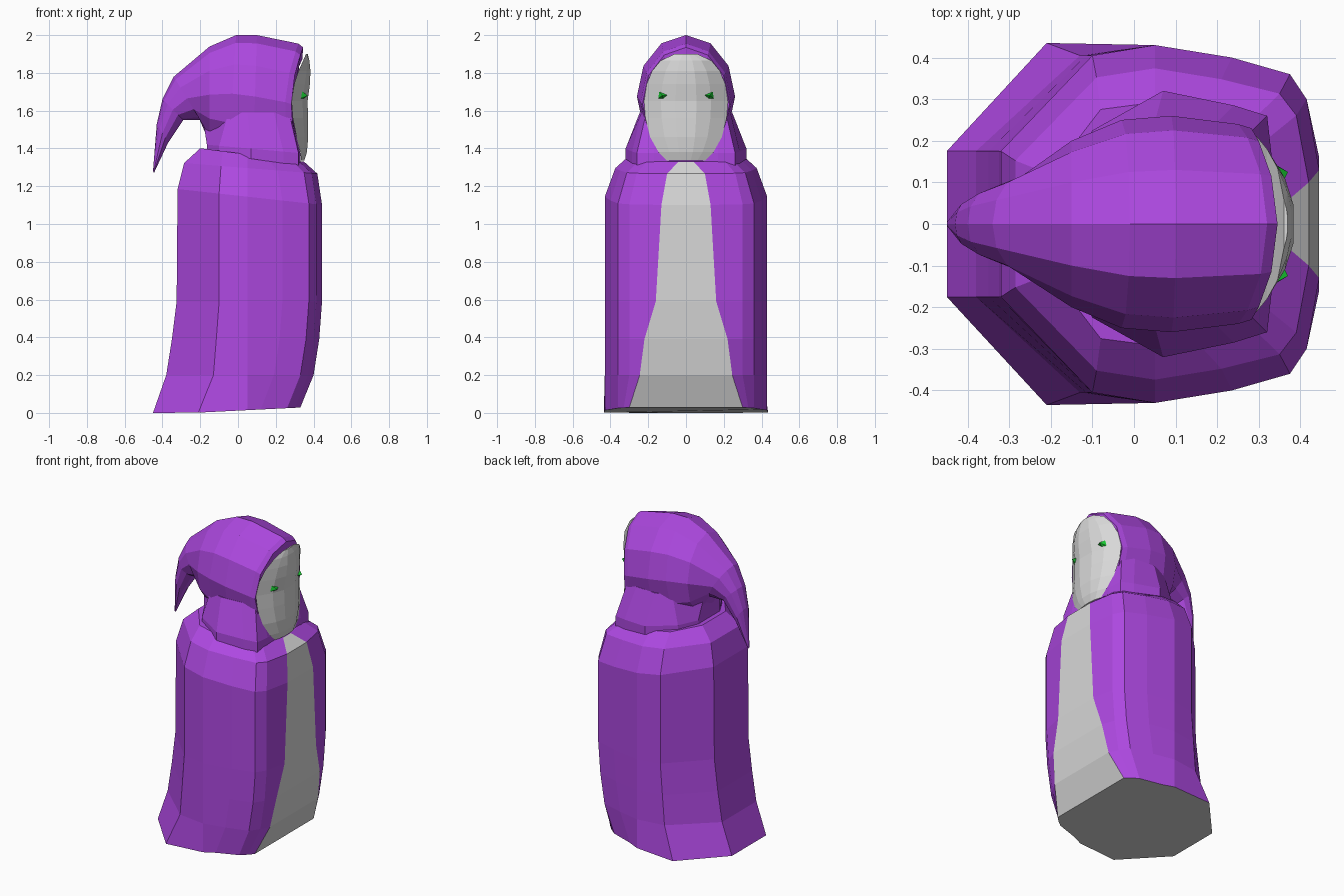
import bpy, bmesh
from math import sin, cos, pi

old = bpy.data.objects.get("Cube")
if old:
    bpy.data.objects.remove(old, do_unlink=True)


def material(name, rgb):
    m = bpy.data.materials.new(name)
    m.use_nodes = True
    m.diffuse_color = (*rgb, 1)
    m.node_tree.nodes["Principled BSDF"].inputs["Base Color"].default_value = (*rgb, 1)
    return m


purple = material("purple cloth", (0.42, 0.065, 0.75))
grey = material("pale grey", (0.69, 0.69, 0.69))
green = material("eye green", (0.01, 0.6, 0.033))


def finish(name, bm, mats):
    bmesh.ops.recalc_face_normals(bm, faces=bm.faces)
    me = bpy.data.meshes.new(name)
    bm.to_mesh(me)
    bm.free()
    for m in mats:
        me.materials.append(m)
    ob = bpy.data.objects.new(name, me)
    bpy.context.collection.objects.link(ob)
    return ob


def loft(name, rings, mats, panel=False):
    """Skin closed rings; with panel, the last face of each band and the base use slot 1."""
    bm = bmesh.new()
    rows = [[bm.verts.new(p) for p in ring] for ring in rings]
    n = len(rows[0])
    for a, b in zip(rows, rows[1:]):
        for i in range(n):
            j = (i + 1) % n
            f = bm.faces.new((a[i], a[j], b[j], b[i]))
            f.material_index = int(panel and i == n - 1)
    base = bm.faces.new(rows[0])
    base.material_index = int(panel)
    bm.faces.new(rows[-1])
    return finish(name, bm, mats)


def mirrored(half):
    return half + [(x, -y, z) for x, y, z in reversed(half)]


# Robe: height, tilt, front x, panel half width, back x, back corner x, width scale
def robe_ring(z, tilt, xf, py, xb, xc, s):
    yc = 0.435 if z < 0.1 else 0.405
    half = [(xf, py), (xf - .03, max(.30 * s, py + .03)), (xf - .07, .36 * s),
            (xf - .21, .40 * s), (.05, .43 * s), (xc, yc * s), (xb, .175 * s)]
    return mirrored([(x, y, max(0, z + tilt * x)) for x, y in half])


robe = [(.012, .05, .33, .30, -.45, -.21, 1),
        (.2, 0, .40, .245, -.38, -.13, 1),
        (.39, 0, .43, .22, -.35, -.115, 1),
        (.59, 0, .445, .16, -.325, -.1, 1),
        (1.15, -.11, .445, .13, -.32, -.1, 1),
        (1.30, -.08, .42, .10, -.285, -.09, .87),
        (1.375, -.13, .35, .04, -.2, -.08, .68)]
loft("robe", [robe_ring(*r) for r in robe], [purple, grey], panel=True)


# Hood: top x, z, bottom x, z, half width, backward bow at the sides
def hood_ring(tx, tz, bx, bz, w, bow, n=12):
    ring = []
    for i in range(n):
        a = 2 * pi * i / n
        k = (1 + cos(a)) / 2
        ring.append((bx + (tx - bx) * k - bow * sin(a) ** 2, w * sin(a), bz + (tz - bz) * k))
    return ring


hood = [(.34, 1.87, .32, 1.36, .195, .06),
        (.345, 1.935, .33, 1.335, .23, .055),
        (.32, 1.955, .28, 1.335, .24, .05),
        (.1, 2.0, .08, 1.35, .26, 0),
        (-.01, 2.0, -.05, 1.38, .25, 0),
        (-.15, 1.94, -.15, 1.43, .2, 0),
        (-.34, 1.78, -.2, 1.55, .115, 0),
        (-.40, 1.66, -.29, 1.55, .085, 0),
        (-.43, 1.53, -.37, 1.43, .055, 0),
        (-.45, 1.28, -.445, 1.27, .006, 0)]
loft("hood", [hood_ring(*r) for r in hood], [purple])

# Flared hem of the hood resting on the shoulders
hem = [(.33, .17), (.32, .26), (.24, .285), (.07, .32), (-.1, .225), (-.165, .11)]
top = [(.28, .17), (.27, .21), (.19, .235), (.05, .245), (-.05, .21), (-.19, .08)]
loft("hood_hem", [mirrored([(x, y, 1.355 - .14 * x) for x, y in hem]),
                  mirrored([(x, y, 1.405 - .09 * x) for x, y in hem]),
                  mirrored([(x, y, 1.59) for x, y in top])], [purple])

# Face mask: height, half width, centre x, edge x
face = [(1.335, .10, .352, .335), (1.38, .145, .367, .33), (1.46, .19, .376, .31),
        (1.56, .215, .376, .29), (1.65, .222, .374, .283), (1.74, .208, .386, .297),
        (1.81, .18, .388, .32), (1.865, .135, .38, .345), (1.90, .06, .37, .36)]
loft("face", [[(xc - (xc - xe) * t * t, w * t, z) for t in (-1, -.6, -.25, .25, .6, 1)]
              for z, w, xc, xe in face], [grey])

# Eyes: shallow slanted pyramids
for side, sign in (("left", 1), ("right", -1)):
    bm = bmesh.new()
    corners = [(.345, .075, 1.685), (.32, .152, 1.715), (.32, .155, 1.66), (.33, .12, 1.652)]
    vs = [bm.verts.new((x, sign * y, z)) for x, y, z in corners]
    tip = bm.verts.new((.37, sign * .125, 1.68))
    bm.faces.new(vs)
    for i in range(4):
        bm.faces.new((vs[i], vs[(i + 1) % 4], tip))
    finish(side + "_eye", bm, [green])
